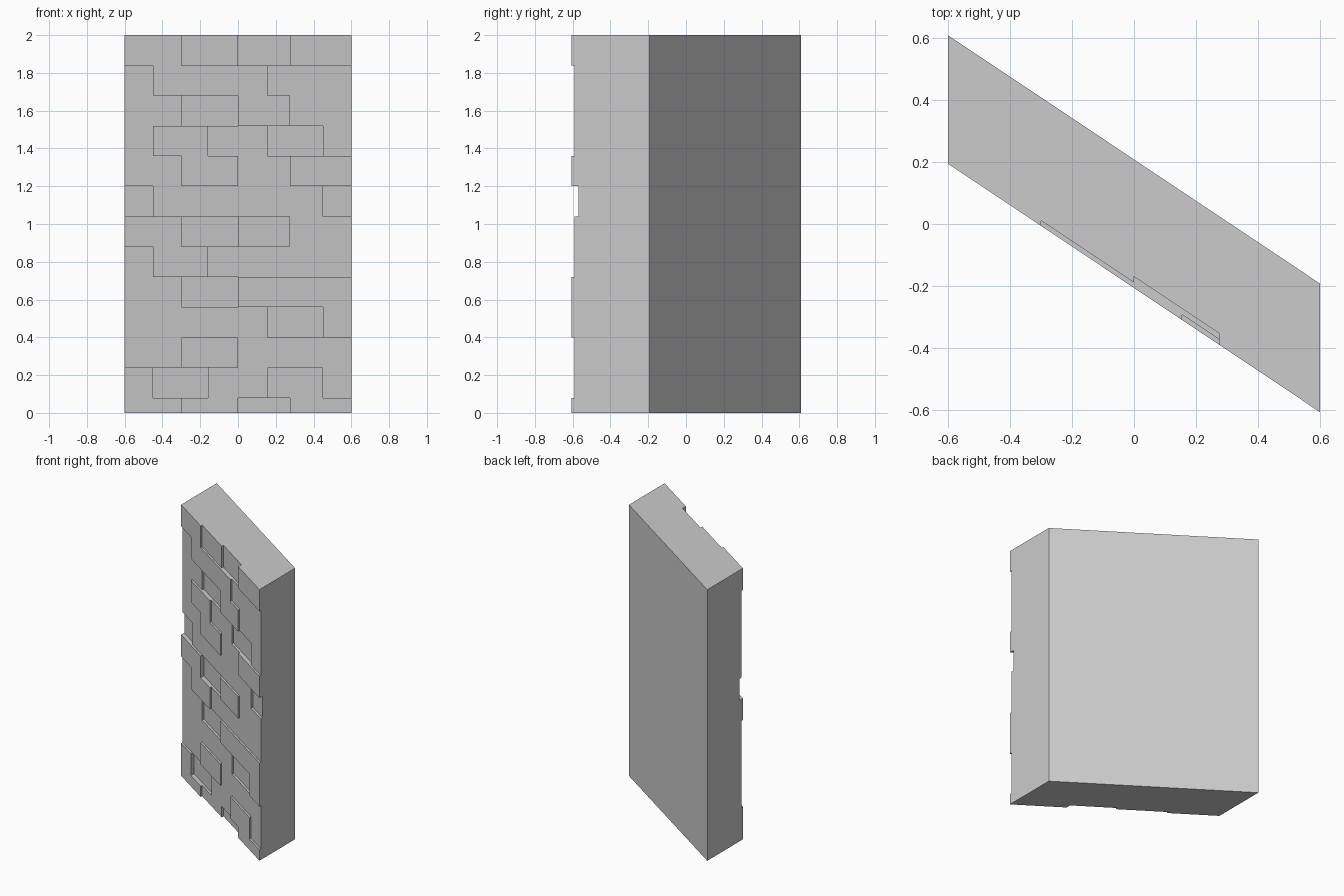
import bpy
import bmesh

if "Cube" in bpy.data.objects:
    bpy.data.objects.remove(bpy.data.objects["Cube"], do_unlink=True)

HALF_WIDTH, HEIGHT, COURSE = 0.6, 2.0, 0.16
THICKNESS = 0.415
FRONT_LEFT, SLOPE = 0.194, -0.6675
RECESS = {"0": 0.0, "1": 0.017, "2": 0.037}

# Running bond: alternate courses use these joint positions
JOINTS = ([-0.3, 0.0, 0.275], [-0.45, -0.16, 0.155, 0.45])
# Recess level of each brick, top course first
COURSES = ["0120", "10011", "1201", "10121", "1010", "21112", "0201",
           "10111", "1200", "11120", "1011", "02101", "0120"]

xs = sorted([-HALF_WIDTH, HALF_WIDTH] + JOINTS[0] + JOINTS[1])
zs = [HEIGHT - COURSE * i for i in range(len(COURSES))] + [0.0]
zs.reverse()
COLS, ROWS = len(xs) - 1, len(zs) - 1


def depth(col, row):
    """Recess of the face cell; outside the wall it is the full thickness."""
    if not (0 <= col < COLS and 0 <= row < ROWS):
        return THICKNESS
    course = ROWS - 1 - row
    middle = (xs[col] + xs[col + 1]) / 2
    brick = sum(middle > joint for joint in JOINTS[course % 2])
    return RECESS[COURSES[course][brick]]


def quad(bm, *corners):
    """Face from (x, depth, z) corners, skewed along the slanted wall line."""
    bm.faces.new([bm.verts.new((x, FRONT_LEFT + SLOPE * (x + HALF_WIDTH) + d, z))
                  for x, d, z in corners])


bm = bmesh.new()
# Brick faces and the plain back
for c in range(COLS):
    for r in range(ROWS):
        loop = [(xs[c], zs[r]), (xs[c + 1], zs[r]),
                (xs[c + 1], zs[r + 1]), (xs[c], zs[r + 1])]
        d = depth(c, r)
        quad(bm, *[(x, d, z) for x, z in loop])
        quad(bm, *[(x, THICKNESS, z) for x, z in reversed(loop)])

# Upright steps between bricks, and both ends
for c in range(COLS + 1):
    for r in range(ROWS):
        a, b = depth(c - 1, r), depth(c, r)
        if a != b:
            x, lo, hi = xs[c], zs[r], zs[r + 1]
            quad(bm, (x, a, lo), (x, b, lo), (x, b, hi), (x, a, hi))

# Level steps between courses, and the top and bottom
for r in range(ROWS + 1):
    for c in range(COLS):
        a, b = depth(c, r - 1), depth(c, r)
        if a != b:
            z, lo, hi = zs[r], xs[c], xs[c + 1]
            quad(bm, (lo, a, z), (hi, a, z), (hi, b, z), (lo, b, z))

# Weld and merge the flat areas
bmesh.ops.remove_doubles(bm, verts=bm.verts, dist=0.0005)
bmesh.ops.dissolve_limit(bm, angle_limit=0.01, verts=bm.verts, edges=bm.edges)

mesh = bpy.data.meshes.new("brick_wall")
bm.to_mesh(mesh)
bm.free()

# Plain grey stone
stone = bpy.data.materials.new("grey_stone")
stone.use_nodes = True
colour = (0.6, 0.6, 0.6, 1.0)
stone.diffuse_color = colour
stone.node_tree.nodes["Principled BSDF"].inputs["Base Color"].default_value = colour
mesh.materials.append(stone)

wall = bpy.data.objects.new("brick_wall", mesh)
bpy.context.collection.objects.link(wall)
